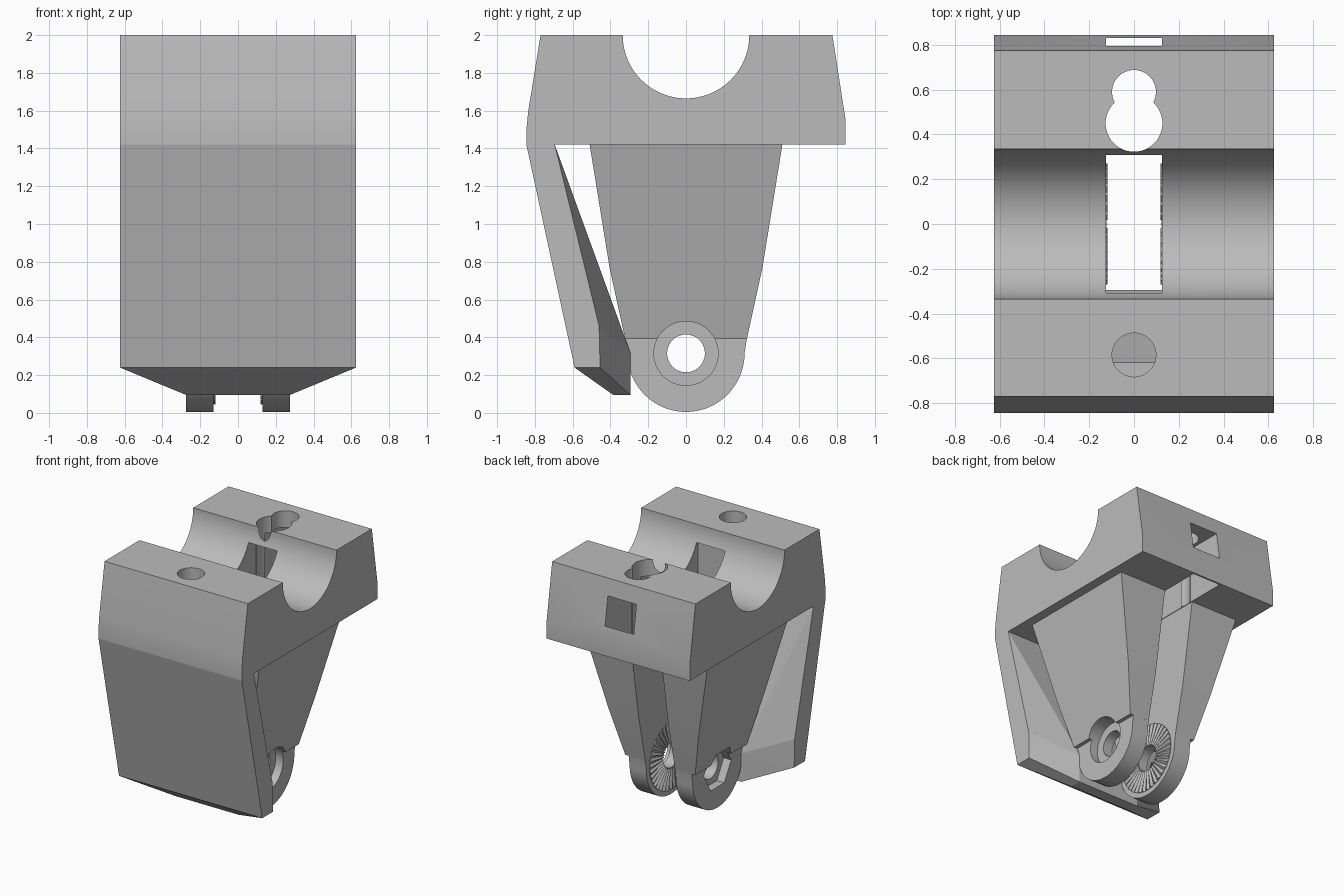
import bpy, bmesh, math
from mathutils import Matrix, Vector

cube = bpy.data.objects.get("Cube")
if cube:
    bpy.data.objects.remove(cube, do_unlink=True)

grey = bpy.data.materials.new("plain grey")
grey.use_nodes = True
grey.diffuse_color = (0.5, 0.5, 0.5, 1)
grey.node_tree.nodes["Principled BSDF"].inputs["Base Color"].default_value = (0.5, 0.5, 0.5, 1)


def finish(name, bm):
    bmesh.ops.recalc_face_normals(bm, faces=bm.faces)
    mesh = bpy.data.meshes.new(name)
    bm.to_mesh(mesh)
    bm.free()
    mesh.materials.append(grey)
    ob = bpy.data.objects.new(name, mesh)
    bpy.context.collection.objects.link(ob)
    return ob


def hull(name, points):
    bm = bmesh.new()
    for p in points:
        bm.verts.new(p)
    bmesh.ops.convex_hull(bm, input=bm.verts)
    bmesh.ops.dissolve_limit(bm, angle_limit=0.01, verts=bm.verts, edges=bm.edges)
    return finish(name, bm)


def prism(name, profile, x0, x1):
    """Extrude a y-z outline along x."""
    bm = bmesh.new()
    face = bm.faces.new([bm.verts.new((x0, y, z)) for y, z in profile])
    new = bmesh.ops.extrude_face_region(bm, geom=[face])["geom"]
    bmesh.ops.translate(bm, vec=(x1 - x0, 0, 0),
                        verts=[v for v in new if isinstance(v, bmesh.types.BMVert)])
    return finish(name, bm)


def box(name, lo, hi):
    return hull(name, [(x, y, z) for x in (lo[0], hi[0])
                       for y in (lo[1], hi[1]) for z in (lo[2], hi[2])])


def cylinder(name, center, radius, depth, axis, sides=48):
    bm = bmesh.new()
    turn = Matrix.Rotation(math.pi / 2, 4, 'Y') if axis == 'X' else Matrix()
    bmesh.ops.create_cone(bm, cap_ends=True, segments=sides, radius1=radius, radius2=radius,
                          depth=depth, matrix=Matrix.Translation(center) @ turn)
    return finish(name, bm)


def combine(target, other, operation):
    mod = target.modifiers.new("cut", 'BOOLEAN')
    mod.operation, mod.solver, mod.object = operation, 'EXACT', other
    bpy.context.view_layer.objects.active = target
    bpy.ops.object.modifier_apply(modifier=mod.name)
    bpy.data.objects.remove(other, do_unlink=True)


def smooth(ob):
    bpy.ops.object.select_all(action='DESELECT')
    ob.select_set(True)
    bpy.context.view_layer.objects.active = ob
    bpy.ops.object.shade_smooth_by_angle(angle=math.radians(20))


W, PIVOT = 0.625, 0.315

# Clamp block with a half-round saddle
block = prism("clamp_block", [(-0.77, 2), (-0.835, 1.6), (-0.845, 1.5), (-0.845, 1.42),
                              (0.845, 1.42), (0.845, 1.55), (0.775, 2)], -W, W)
combine(block, cylinder("saddle", (0, 0, 2), 0.335, 2, 'X', 96), 'DIFFERENCE')
# Strap slot, nut slot, keyhole and screw hole
combine(block, box("strap_slot", (-0.125, -0.325, 1.3), (0.125, 0.4, 1.87)), 'DIFFERENCE')
combine(block, box("nut_slot", (-0.125, 0.5, 1.3), (0.125, 0.83, 1.87)), 'DIFFERENCE')
for y, r in ((0.45, 0.127), (0.59, 0.098)):
    combine(block, cylinder("keyhole", (0, y, 1.7), r, 1, 'Z'), 'DIFFERENCE')
combine(block, cylinder("screw_hole", (0, -0.585, 1.7), 0.098, 1, 'Z'), 'DIFFERENCE')
smooth(block)

# Front shield, thicker toward the middle
edge = [(-0.845, 1.42), (-0.59, 0.24), (-0.455, 0.24), (-0.46, 0.46), (-0.695, 1.42)]
middle = [(-0.385, 0.095), (-0.295, 0.095), (-0.295, 0.32)]
shield = hull("front_shield", [(s * x, y, z) for s in (-1, 1)
                               for x, outline in ((W, edge), (0.275, middle)) for y, z in outline])
combine(shield, cylinder("drill", (0, -0.585, 1.71), 0.098, 1, 'Z'), 'DIFFERENCE')

# Hinge legs, one each side
for side, label in ((-1, "right"), (1, "left")):
    leg = hull(label + "_leg", [(side * x, s * y, z) for s in (-1, 1) for x, y, z in (
        (0.13, 0.322, 0.39), (0.305, 0.322, 0.39), (0.13, 0.405, 0.77), (0.395, 0.405, 0.77),
        (0.13, 0.51, 1.42), (0.55, 0.51, 1.42))])
    # Rounded knuckle below the leg
    arc = [math.pi * (1 + i / 32) for i in range(33)]
    outline = [(0.31 * math.cos(a), PIVOT + 0.31 * math.sin(a)) for a in arc]
    outline += [(0.325, 0.41), (-0.325, 0.41)]
    combine(leg, prism("knuckle", outline, side * 0.13, side * 0.275), 'UNION')
    # Pivot hole, with a hex nut pocket on the right and a round bolt pocket on the left
    combine(leg, cylinder("pivot", (side * 0.2, 0, PIVOT), 0.1, 1, 'X'), 'DIFFERENCE')
    sides = 6 if side < 0 else 48
    combine(leg, cylinder("pocket", (side * 0.46, 0, PIVOT), 0.17, 0.5, 'X', sides), 'DIFFERENCE')
    smooth(leg)

    # Radial locking teeth on the inner face
    bm = bmesh.new()
    count = 36
    for i in range(count):
        a, step = 2 * math.pi * i / count, math.pi / count
        def at(r, t, x):
            return bm.verts.new((side * x, r * math.cos(t), PIVOT + r * math.sin(t)))
        ridge = [at(r, a, 0.118) for r in (0.105, 0.27)]
        low = [at(r, a - step, 0.1305) for r in (0.105, 0.27)]
        high = [at(r, a + step, 0.1305) for r in (0.105, 0.27)]
        bm.faces.new((low[0], low[1], ridge[1], ridge[0]))
        bm.faces.new((ridge[0], ridge[1], high[1], high[0]))
        bm.faces.new((low[0], ridge[0], high[0]))
        bm.faces.new((low[1], high[1], ridge[1]))
        bm.faces.new((low[0], high[0], high[1], low[1]))
    finish(label + "_locking_teeth", bm)
